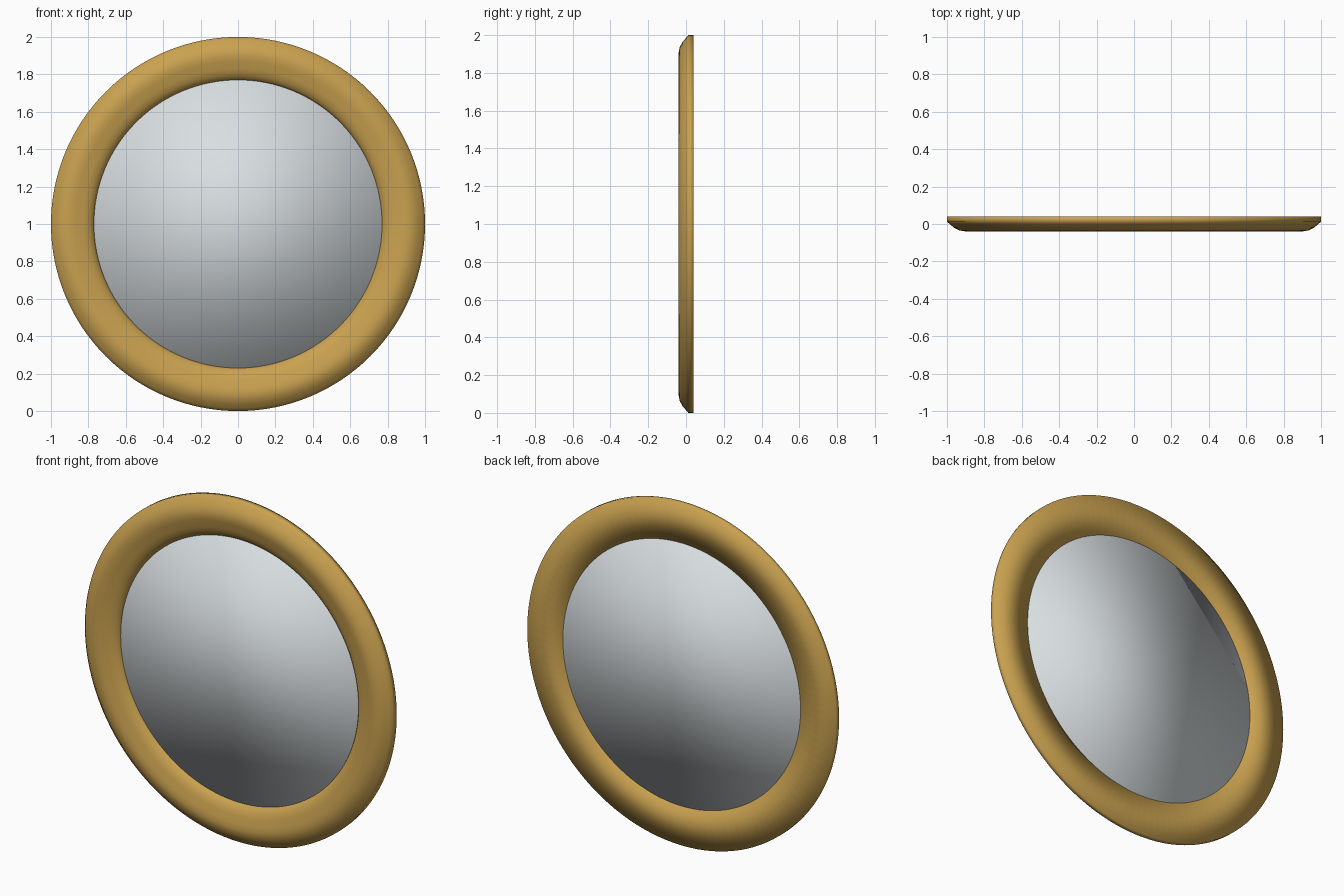
import bpy, bmesh, math

if "Cube" in bpy.data.objects:
    bpy.data.objects.remove(bpy.data.objects["Cube"])

SEGMENTS = 128


def material(name, rgb):
    m = bpy.data.materials.new(name)
    m.diffuse_color = (*rgb, 1)
    m.use_nodes = True
    m.node_tree.nodes["Principled BSDF"].inputs["Base Color"].default_value = m.diffuse_color
    return m


def lathe(name, profile, mat, closed_ring):
    """Spin (radius, y) points round the y axis, centred at z = 1."""
    bm = bmesh.new()
    rings = []
    for r, y in profile:
        rings.append([bm.verts.new((r * math.cos(a), y, 1 + r * math.sin(a)))
                      for a in (2 * math.pi * i / SEGMENTS for i in range(SEGMENTS))])
    pairs = list(zip(rings, rings[1:]))
    if closed_ring:
        pairs.append((rings[-1], rings[0]))
    else:
        bm.faces.new(rings[0])
        bm.faces.new(rings[-1])
    for a, b in pairs:
        for i in range(SEGMENTS):
            j = (i + 1) % SEGMENTS
            bm.faces.new((a[i], a[j], b[j], b[i]))
    bmesh.ops.recalc_face_normals(bm, faces=bm.faces)
    for f in bm.faces:
        f.smooth = True
    mesh = bpy.data.meshes.new(name)
    bm.to_mesh(mesh)
    bm.free()
    mesh.materials.append(mat)
    obj = bpy.data.objects.new(name, mesh)
    bpy.context.collection.objects.link(obj)
    return obj


gold = material("antique gold", (0.59, 0.36, 0.08))
silver = material("silver glass", (0.69, 0.73, 0.75))

# Moulded round frame: flat back, rounded outer edge, stepped inner slope
lathe("frame", [(0.77, 0.04), (1.0, 0.04), (1.0, 0.012), (0.985, 0.0),
                (0.965, -0.018), (0.935, -0.034), (0.90, -0.04),
                (0.87, -0.033), (0.83, -0.024), (0.80, -0.014),
                (0.78, 0.002), (0.77, 0.015)], gold, True)

# Thin mirror disc set into the frame
lathe("mirror_glass", [(0.771, 0.015), (0.771, 0.039)], silver, False)
